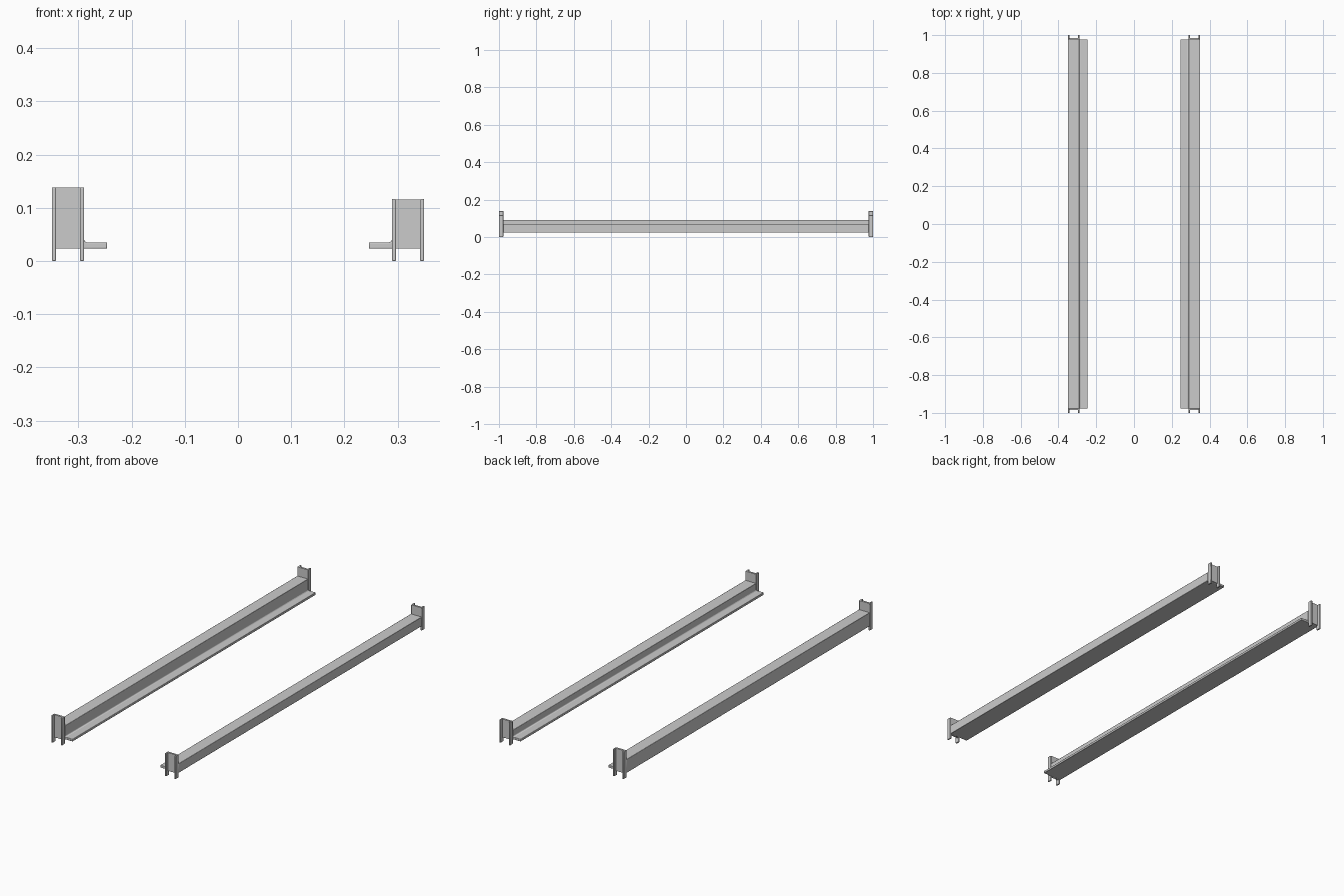
import bpy, bmesh

if "Cube" in bpy.data.objects:
    bpy.data.objects.remove(bpy.data.objects["Cube"])


def soften(obj, width):
    # small rounded edges with smooth shading
    mod = obj.modifiers.new("edge_round", 'BEVEL')
    mod.width = width
    mod.segments = 2
    mod.limit_method = 'ANGLE'
    bpy.ops.object.select_all(action='DESELECT')
    bpy.context.view_layer.objects.active = obj
    obj.select_set(True)
    bpy.ops.object.shade_smooth_by_angle()


def extrude_profile(name, pts, axis, lo, hi, width):
    # closed 2D profile swept along y (points are x, z) or z (points are x, y)
    bm = bmesh.new()
    place = (lambda a, b: (a, lo, b)) if axis == 'y' else (lambda a, b: (a, b, lo))
    face = bm.faces.new([bm.verts.new(place(a, b)) for a, b in pts])
    new = bmesh.ops.extrude_face_region(bm, geom=[face])["geom"]
    step = (0, hi - lo, 0) if axis == 'y' else (0, 0, hi - lo)
    bmesh.ops.translate(bm, vec=step,
                        verts=[g for g in new if isinstance(g, bmesh.types.BMVert)])
    bmesh.ops.recalc_face_normals(bm, faces=bm.faces[:])
    mesh = bpy.data.meshes.new(name)
    bm.to_mesh(mesh)
    bm.free()
    obj = bpy.data.objects.new(name, mesh)
    bpy.context.collection.objects.link(obj)
    soften(obj, width)


OUT, INN, LEDGE = 0.35, 0.289, 0.246   # outer wall, inner wall, ledge tip
BOTTOM, LEDGE_TOP = 0.023, 0.035
THICK = 0.008                          # bracket flange thickness


def rail(side, s, beam_top, bracket_top):
    # long beam with a support ledge on the inner side
    profile = [(OUT, BOTTOM), (OUT, beam_top), (INN, beam_top),
               (INN, LEDGE_TOP + 0.003), (INN - 0.003, LEDGE_TOP),
               (LEDGE, LEDGE_TOP), (LEDGE, BOTTOM)]
    extrude_profile(side + "_beam", [(s * x, z) for x, z in profile],
                    'y', -0.977, 0.977, 0.002)
    for end, e in (("front", -1), ("back", 1)):
        # end bracket: recessed web between two flanges
        web = [(OUT - THICK / 2, 0.976), (OUT - THICK / 2, 0.986),
               (INN + THICK / 2, 0.986), (INN + THICK / 2, 0.976)]
        extrude_profile(f"{side}_{end}_web", [(s * x, e * y) for x, y in web],
                        'z', BOTTOM, bracket_top, 0.0005)
        for label, x0 in (("outer", OUT - THICK), ("inner", INN)):
            flange = [(x0, 0.977), (x0 + THICK, 0.977), (x0 + THICK, 1.0), (x0, 1.0)]
            extrude_profile(f"{side}_{end}_{label}_flange",
                            [(s * x, e * y) for x, y in flange],
                            'z', 0.0, bracket_top + 0.0005, 0.002)


# the left rail is taller than the right one
rail("left", -1, 0.092, 0.138)
rail("right", 1, 0.070, 0.116)
